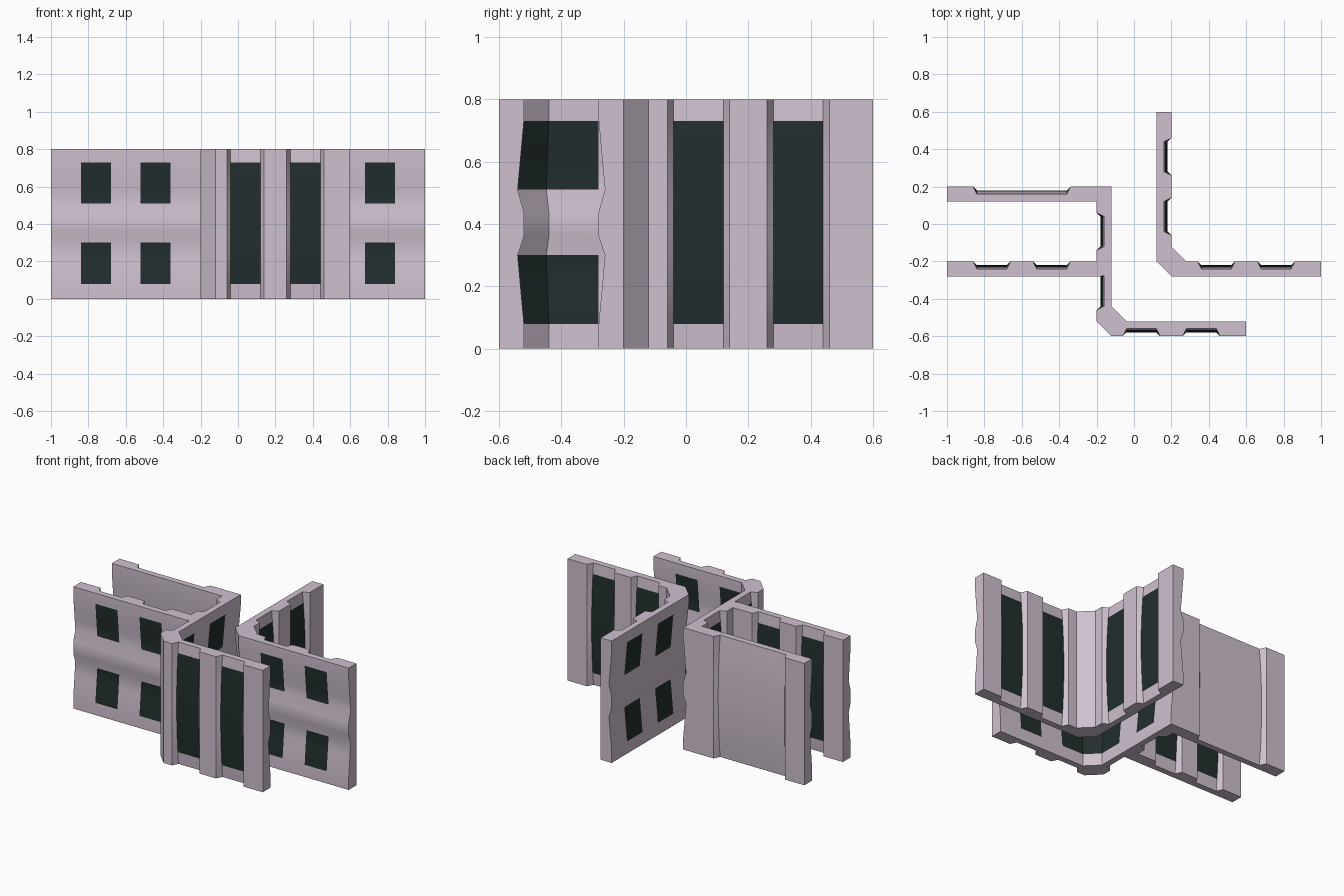
import bpy, bmesh, math
from mathutils import Vector

cube = bpy.data.objects.get("Cube")
if cube:
    bpy.data.objects.remove(cube, do_unlink=True)


def flat_material(name, rgb, rough):
    m = bpy.data.materials.new(name)
    m.use_nodes = True
    m.diffuse_color = (*rgb, 1)
    b = m.node_tree.nodes["Principled BSDF"]
    b.inputs["Base Color"].default_value = (*rgb, 1)
    b.inputs["Roughness"].default_value = rough
    return m


PLASTER = flat_material("pale_mauve_wall", (0.62, 0.53, 0.62), 0.8)
GLASS = flat_material("dark_glass", (0.016, 0.027, 0.027), 0.5)

THICK, HEIGHT = 0.08, 0.8
LEVELS = [0, .08, .15, .22, .3, .36, .44, .51, .58, .65, .73, .8]
WAVE = [(0, 0), (.08, 0), (.3, .02), (.36, 0), (.44, 0), (.51, .02), (.73, 0), (.8, 0)]
T = math.tan(math.pi / 8)   # mitre factor at 45 degree corners


def wave_depth(z):
    """Inset of the two-storey side at height z."""
    for (z0, d0), (z1, d1) in zip(WAVE, WAVE[1:]):
        if z <= z1:
            return d0 + (d1 - d0) * (z - z0) / (z1 - z0)
    return 0


def bay_depth(z):
    """Inset of a tall bay between pilasters, bulging out at mid height."""
    return 0.02 + 0.02 * (2 * z / HEIGHT - 1) ** 2


def station(sq, mitre, strip, out, deep=False, pane=False):
    return Vector(sq), Vector(mitre), Vector(strip), Vector(out), deep, pane


def straight(axis, at, sq_pos, side, deep=False):
    """Station on a straight wall; axis 0 runs along x, axis 1 along y."""
    p, n = [0, 0], [0, 0]
    p[axis], p[1 - axis], n[1 - axis] = at, sq_pos, side
    p, n = Vector(p), Vector(n)
    return station(p, n, p - n * THICK, -n, deep, deep)


def bay(axis, a, b, sq_pos, side):
    """Four stations: jamb, pane edge, pane edge, jamb."""
    s = 0.02 if b > a else -0.02
    return [straight(axis, u, sq_pos, side, d)
            for u, d in ((a - s, False), (a, True), (b, True), (b + s, False))]


def build_wall(name, stations, windows=True):
    n = len(LEVELS)
    bm = bmesh.new()
    rings = []
    for sq, mitre, strip, out, deep, pane in stations:
        ring = [sq - mitre * wave_depth(z) for z in LEVELS]
        ring += [strip - out * (bay_depth(z) if deep else 0) for z in reversed(LEVELS)]
        zs = LEVELS + LEVELS[::-1]
        rings.append([bm.verts.new((p.x, p.y, z)) for p, z in zip(ring, zs)])
    for i, (r0, r1) in enumerate(zip(rings, rings[1:])):
        s0, s1 = stations[i], stations[i + 1]
        for k in range(2 * n):
            j = (k + 1) % (2 * n)
            f = bm.faces.new((r0[k], r0[j], r1[j], r1[k]))
            z = (r0[k].co.z + r0[j].co.z) / 2
            # glass: two storeys on one side, one tall pane on the other
            if k < n - 1:
                glass = s0[5] and s1[5] and (.08 < z < .3 or .51 < z < .73)
            else:
                glass = n <= k < 2 * n - 1 and s0[4] and s1[4] and .08 < z < .73
            f.material_index = 1 if glass and windows else 0
    bm.faces.new(rings[0])
    bm.faces.new(rings[-1])
    bmesh.ops.recalc_face_normals(bm, faces=bm.faces[:])
    me = bpy.data.meshes.new(name)
    bm.to_mesh(me)
    bm.free()
    me.materials.append(PLASTER)
    me.materials.append(GLASS)
    ob = bpy.data.objects.new(name, me)
    bpy.context.collection.objects.link(ob)
    bpy.ops.object.select_all(action='DESELECT')
    ob.select_set(True)
    bpy.context.view_layer.objects.active = ob
    bpy.ops.object.shade_smooth_by_angle(angle=math.radians(30))
    return ob


# Straight window wall
build_wall("straight_window_wall",
           [straight(0, -1, -.28, -1)]
           + bay(0, -.84, -.68, -.28, -1) + bay(0, -.52, -.36, -.28, -1)
           + [straight(0, -.17, -.28, -1)])

# Plain wall with one wide recessed panel on its back
build_wall("plain_panel_wall",
           [straight(0, -1, .12, -1)] + bay(0, -.84, -.36, .12, -1)
           + [straight(0, -.15, .12, -1)], windows=False)

# Corner wall with pilasters on its inner side
build_wall("inner_corner_wall",
           [straight(0, 1, -.28, -1)]
           + bay(0, .84, .68, -.28, -1) + bay(0, .52, .36, -.28, -1)
           + [station((.2, -.28), (-T, -1), (.28, -.2), (0, 1)),
              station((.12, -.2), (-1, -T), (.2, -.12), (1, 0))]
           + bay(1, -.04, .12, .12, -1) + bay(1, .28, .44, .12, -1)
           + [straight(1, .6, .12, -1)])

# Corner wall with pilasters outside and corner windows wrapping inside
strip_pts = [((-.04, -.6), (0, -1)), ((-.06, -.6), (0, -1)), ((-.12, -.6), (0, -1)),
             ((-.2, -.52), (-1, 0)), ((-.2, -.46), (-1, 0)), ((-.2, -.44), (-1, 0))]
bend = []
for i, (p, out) in enumerate(strip_pts):
    f = i / 5
    sq = Vector((-.04, -.52)).lerp(Vector((-.12, -.44)), f)
    mitre = Vector((T, 1)).lerp(Vector((1, T)), f)
    bend.append(station(sq, mitre, p, out, i in (0, 5), True))
build_wall("outer_corner_wall",
           [straight(0, .6, -.52, 1)] + bay(0, .44, .28, -.52, 1)
           + bay(0, .12, -.04, -.52, 1)[:2] + bend
           + bay(1, -.44, -.28, -.12, 1)[2:] + bay(1, -.12, .04, -.12, 1)
           + [straight(1, .2, -.12, 1)])
